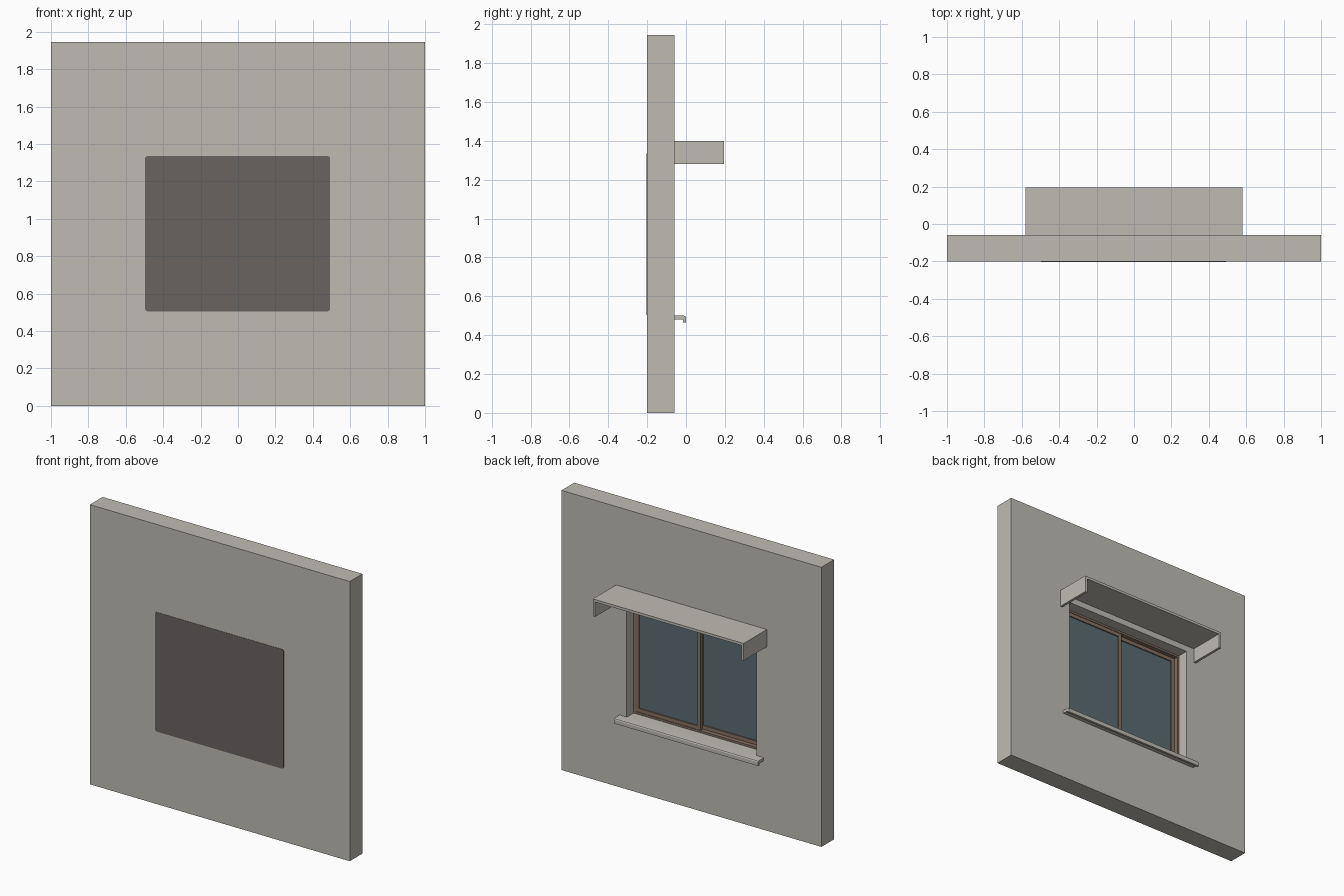
import bpy, bmesh

if "Cube" in bpy.data.objects:
    bpy.data.objects.remove(bpy.data.objects["Cube"], do_unlink=True)


def material(name, rgb):
    m = bpy.data.materials.new(name)
    m.use_nodes = True
    m.diffuse_color = (*rgb, 1)
    bsdf = next(n for n in m.node_tree.nodes if n.type == 'BSDF_PRINCIPLED')
    bsdf.inputs["Base Color"].default_value = (*rgb, 1)
    return m


PLASTER = material("warm grey plaster", (0.52, 0.50, 0.45))
BROWN = material("brown frame", (0.23, 0.165, 0.125))
GLASS = material("blue grey glass", (0.104, 0.148, 0.17))
DARK = material("dark taupe", (0.144, 0.127, 0.119))


def finish(bm, name, mat):
    bmesh.ops.recalc_face_normals(bm, faces=bm.faces)
    mesh = bpy.data.meshes.new(name)
    bm.to_mesh(mesh)
    bm.free()
    mesh.materials.append(mat)
    obj = bpy.data.objects.new(name, mesh)
    bpy.context.collection.objects.link(obj)
    return obj


def prism(name, profile, x0, x1, mat):
    """Extrude a (y, z) profile along x."""
    bm = bmesh.new()
    face = bm.faces.new([bm.verts.new((x0, y, z)) for y, z in profile])
    new = bmesh.ops.extrude_face_region(bm, geom=[face])["geom"]
    verts = [v for v in new if isinstance(v, bmesh.types.BMVert)]
    bmesh.ops.translate(bm, verts=verts, vec=(x1 - x0, 0, 0))
    return finish(bm, name, mat)


def box(name, x, y, z, mat):
    profile = [(y[0], z[0]), (y[1], z[0]), (y[1], z[1]), (y[0], z[1])]
    return prism(name, profile, x[0], x[1], mat)


def ring(name, x, z, ix, iz, y, mat, floor=None):
    """Rectangular frame; with a floor depth it is a solid slab with a pocket."""
    bm = bmesh.new()

    def loop(xs, zs, yy):
        return [bm.verts.new((a, yy, b)) for a, b in
                ((xs[0], zs[0]), (xs[1], zs[0]), (xs[1], zs[1]), (xs[0], zs[1]))]

    out_f, out_b = loop(x, z, y[0]), loop(x, z, y[1])
    in_f, in_b = loop(ix, iz, y[0] if floor is None else floor), loop(ix, iz, y[1])
    pairs = [(out_f, out_b), (out_b, in_b), (in_b, in_f)]
    if floor is None:
        pairs.append((in_f, out_f))
    else:
        bm.faces.new(out_f)
        bm.faces.new(in_f)
    for a, b in pairs:
        for i in range(4):
            j = (i + 1) % 4
            bm.faces.new((a[i], a[j], b[j], b[i]))
    return finish(bm, name, mat)


# Wall slab with the window pocket
ring("wall", (-1, 1), (0, 1.945), (-0.5, 0.5), (0.5, 1.34), (-0.2, -0.06),
     PLASTER, floor=-0.197)

# Dark panel with rounded corners on the front
panel = box("front_panel", (-0.497, 0.493), (-0.202, -0.198), (0.505, 1.335), DARK)
bm = bmesh.new()
bm.from_mesh(panel.data)
corners = [e for e in bm.edges if abs(e.verts[0].co.y - e.verts[1].co.y) > 0.001]
bmesh.ops.bevel(bm, geom=corners, offset=0.014, segments=4, profile=0.5, affect='EDGES')
bm.to_mesh(panel.data)
bm.free()

# Outer window frame
ring("window_frame", (-0.5, 0.5), (0.5, 1.34), (-0.487, 0.487), (0.514, 1.326),
     (-0.196, -0.138), BROWN)


# Two overlapping sliding sashes, one behind the other
def sash(side, x0, x1, y0, y1):
    w, z0, z1 = 0.026, 0.514, 1.326
    ring(side + "_sash", (x0, x1), (z0, z1), (x0 + w, x1 - w), (z0 + w, z1 - w),
         (y0, y1), BROWN)
    mid = (y0 + y1) / 2
    box(side + "_glass", (x0 + w, x1 - w), (mid - 0.003, mid + 0.003),
        (z0 + w, z1 - w), GLASS)


sash("left", -0.013, 0.487, -0.164, -0.142)
sash("right", -0.487, 0.013, -0.19, -0.168)

# Sill with a turned-down nose
prism("sill", [(-0.06, 0.502), (-0.012, 0.5), (-0.004, 0.498), (0, 0.492), (0, 0.466),
               (-0.016, 0.466), (-0.016, 0.48), (-0.06, 0.48)], -0.555, 0.555, PLASTER)

# Canopy slab with a cheek at each end
box("canopy_top", (-0.58, 0.58), (-0.06, 0.195), (1.382, 1.4), PLASTER)
for side, s in (("left", 1), ("right", -1)):
    xs = sorted((s * 0.58, s * 0.562))
    box(side + "_canopy_cheek", xs, (-0.06, 0.195), (1.28, 1.382), PLASTER)
